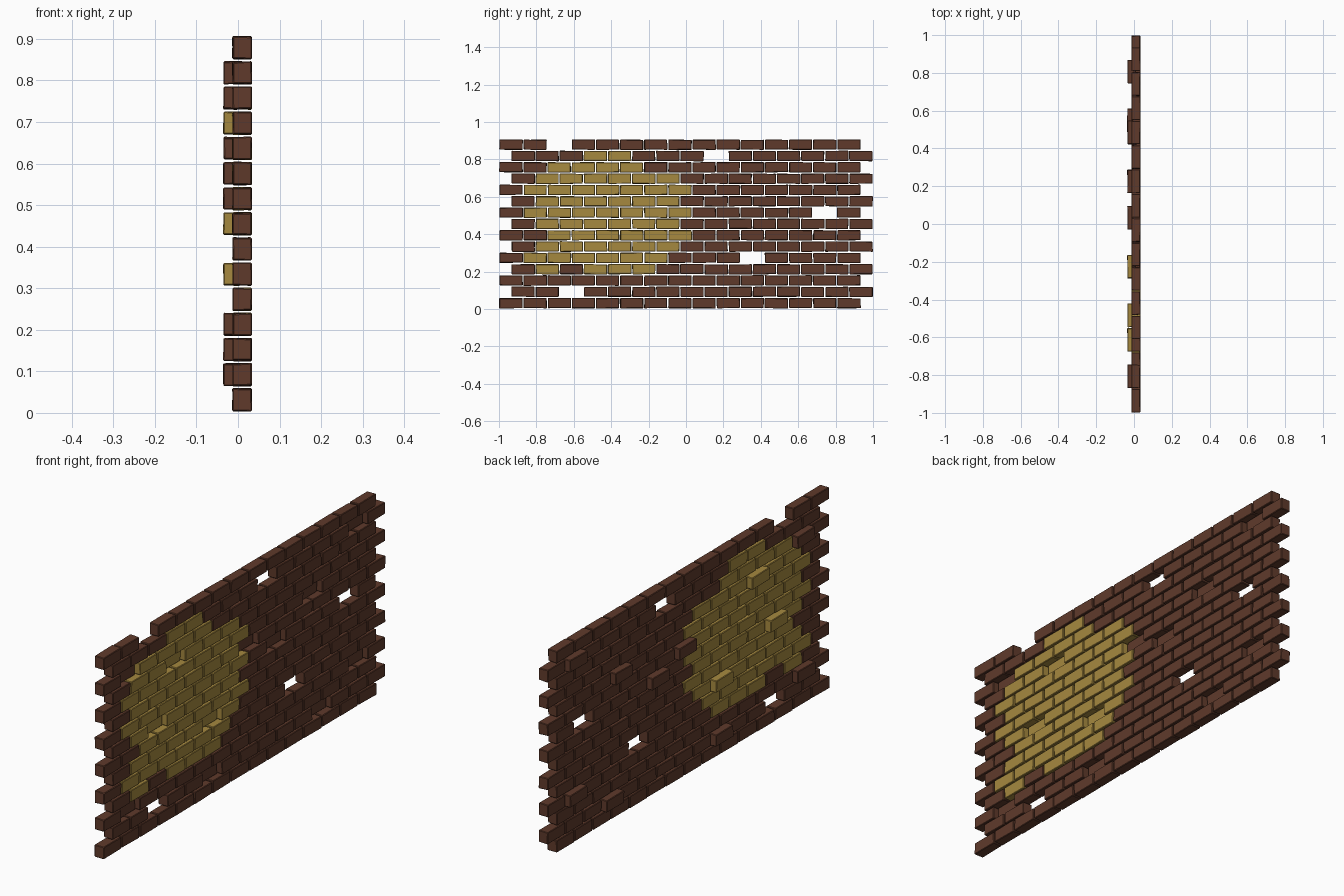
import bpy, bmesh, random
from mathutils import Vector

if "Cube" in bpy.data.objects:
    bpy.data.objects.remove(bpy.data.objects["Cube"])

random.seed(4)
ROWS, COLS = 15, 15
PITCH_Y, PITCH_Z = 2 / 15.5, 0.0605
X_MIN, X_MAX = -0.014, 0.034
PUSH = 0.022                      # how far loose bricks stick out of the back
JIT = 0.0018

# (row, column) of gaps and of pushed-out bricks
MISSING = {(14, 2), (13, 8), (8, 13), (4, 10), (1, 2)}
PUSHED = {(13, 13), (12, 1), (11, 3), (10, 11), (9, 7), (8, 9), (7, 2),
          (5, 5), (3, 13), (2, 1), (1, 11), (1, 5)}
# first and last yellow column in each row
YELLOW = {13: (3, 4), 12: (2, 5), 11: (1, 6), 10: (1, 7), 9: (1, 6), 8: (1, 7),
          7: (1, 6), 6: (2, 7), 5: (1, 6), 4: (1, 6), 3: (1, 5)}


def is_yellow(row, col):
    a, b = YELLOW.get(row, (1, 0))
    return a <= col <= b and (row, col) != (3, 2)


def add_brick(bm, row, col):
    """One slightly crooked brick with chipped edges."""
    y0 = -1 + PITCH_Y * (col + 0.5 * (row % 2))
    z0 = PITCH_Z * row + 0.002
    shift = -PUSH if (row, col) in PUSHED else 0
    lo = Vector((X_MIN + shift, y0 + 0.001, z0 + 0.001))
    hi = Vector((X_MAX + shift, y0 + PITCH_Y - 0.001, z0 + PITCH_Z - 0.0025))
    part = bmesh.new()
    bmesh.ops.create_cube(part, size=1)
    for v in part.verts:
        for i in range(3):
            inward = random.uniform(0, JIT * (2 if i else 1))
            v.co[i] = hi[i] - inward if v.co[i] > 0 else lo[i] + inward
    bmesh.ops.bevel(part, geom=part.edges[:], offset=0.0025, segments=1,
                    affect='EDGES', profile=0.5)
    mesh = bpy.data.meshes.new("brick_part")
    part.to_mesh(mesh)
    part.free()
    bm.from_mesh(mesh)
    bpy.data.meshes.remove(mesh)


def build(name, colour, yellow):
    bm = bmesh.new()
    for row in range(ROWS):
        for col in range(COLS):
            if (row, col) not in MISSING and is_yellow(row, col) == yellow:
                add_brick(bm, row, col)
    mesh = bpy.data.meshes.new(name)
    bm.to_mesh(mesh)
    bm.free()
    mat = bpy.data.materials.new(name)
    mat.diffuse_color = colour
    mat.use_nodes = True
    mat.node_tree.nodes["Principled BSDF"].inputs["Base Color"].default_value = mat.diffuse_color
    mesh.materials.append(mat)
    bpy.context.collection.objects.link(bpy.data.objects.new(name, mesh))


# brown wall and the round yellow patch
build("brown_bricks", (0.115, 0.042, 0.024, 1), False)
build("yellow_bricks", (0.38, 0.25, 0.05, 1), True)
